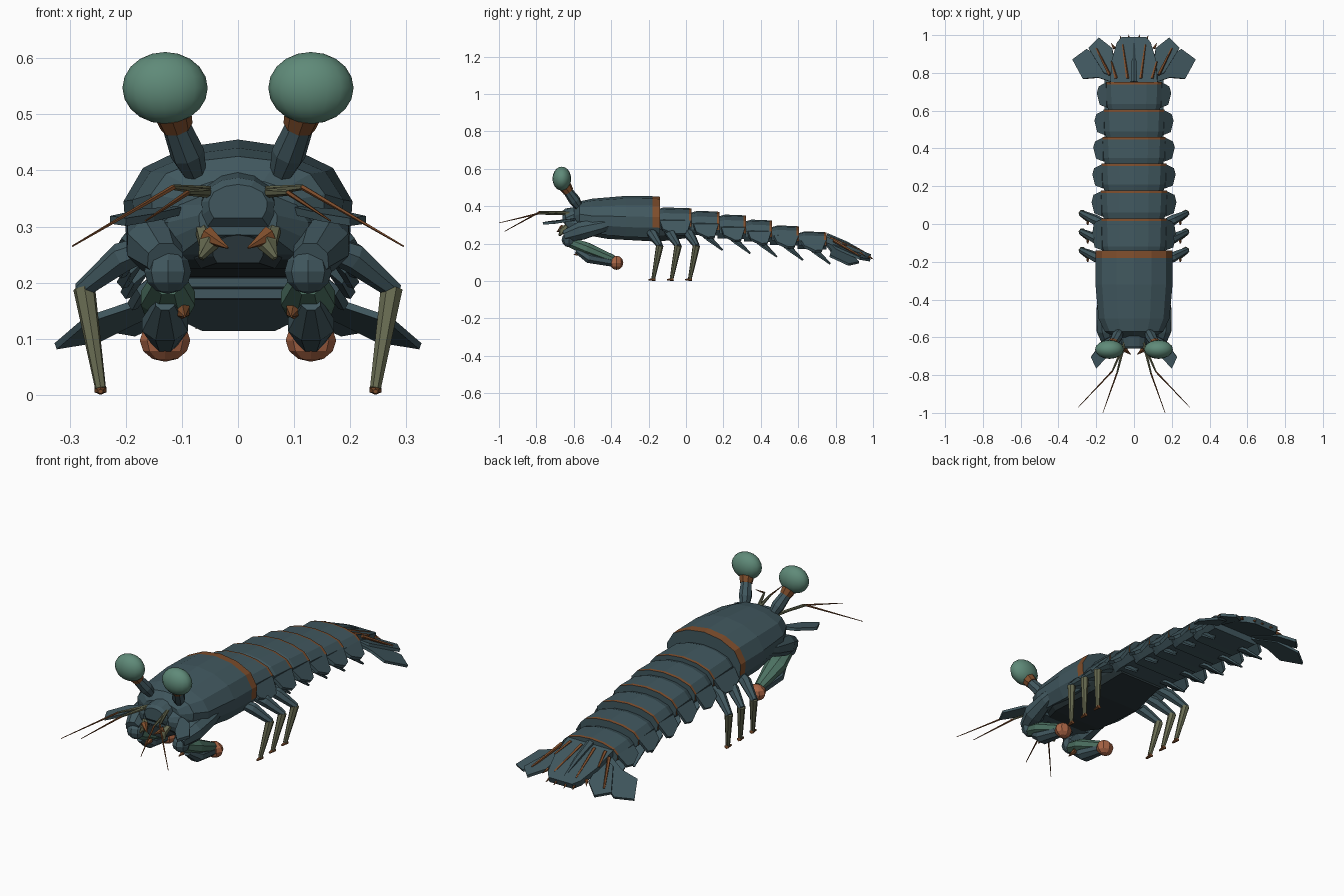
import bpy, bmesh, math
from mathutils import Vector


def material(name, rgb):
    m = bpy.data.materials.new(name)
    m.diffuse_color = (*rgb, 1)
    return m


BLUE = material("slate blue shell", (0.052, 0.096, 0.113))
DARK = material("dark underside", (0.022, 0.036, 0.041))
BROWN = material("rust trim", (0.21, 0.075, 0.025))
ORANGE = material("coral club", (0.40, 0.13, 0.06))
TEAL = material("teal claw", (0.075, 0.17, 0.125))
EYE = material("sea green eye", (0.115, 0.255, 0.19))
OLIVE = material("olive limb", (0.14, 0.15, 0.085))


def finish(bm, name, *mats):
    bmesh.ops.recalc_face_normals(bm, faces=bm.faces)
    me = bpy.data.meshes.new(name)
    bm.to_mesh(me)
    bm.free()
    ob = bpy.data.objects.new(name, me)
    bpy.context.collection.objects.link(ob)
    for m in mats:
        me.materials.append(m)
    return ob


def loft(name, rings, mats, band=None, band_z=0):
    """Skin closed rings; the strip with index band takes the second material above band_z."""
    bm = bmesh.new()
    rows = [[bm.verts.new(p) for p in r] for r in rings]
    n = len(rows[0])
    for i in range(len(rows) - 1):
        for j in range(n):
            k = (j + 1) % n
            f = bm.faces.new((rows[i][j], rows[i][k], rows[i + 1][k], rows[i + 1][j]))
            if band == i and f.calc_center_median().z > band_z:
                f.material_index = 1
    bm.faces.new(rows[0])
    bm.faces.new(rows[-1])
    return finish(bm, name, *mats)


ARCH = [(0, 1), (0.45, 0.94), (0.83, 0.77), (1, 0.5), (0.98, 0.24), (0.83, 0)]


def arch(y, w, top, bottom):
    half = [(w * u, y, bottom + (top - bottom) * v) for u, v in ARCH]
    return half + [(-x, b, z) for x, b, z in reversed(half[1:])]


def tube(name, pts, radii, mat, sides=8):
    """Tapered limb; each radius is a number or a (sideways, upright) pair."""
    pts = [Vector(p) for p in pts]
    rings = []
    for i, (p, r) in enumerate(zip(pts, radii)):
        d = pts[min(i + 1, len(pts) - 1)] - pts[max(i - 1, 0)]
        q = d.to_track_quat('Z', 'Y')
        a, b = r if isinstance(r, tuple) else (r, r)
        rings.append([p + q @ Vector((a * math.cos(t), b * math.sin(t), 0))
                      for t in (math.tau * (k + 0.5) / sides for k in range(sides))])
    return loft(name, rings, [mat])


def ball(name, loc, radius, mat, u=10, v=7, smooth=False):
    bm = bmesh.new()
    bmesh.ops.create_uvsphere(bm, u_segments=u, v_segments=v, radius=1)
    for vert in bm.verts:
        vert.co = Vector(c * r for c, r in zip(vert.co, radius)) + Vector(loc)
    for f in bm.faces:
        f.smooth = smooth
    return finish(bm, name, mat)


def plate(name, pts, thick, mat):
    """Slab grown from an outline along its own normal."""
    pts = [Vector(p) for p in pts]
    n = (pts[1] - pts[0]).cross(pts[2] - pts[0]).normalized() * thick / 2
    return loft(name, [[p - n for p in pts], [p + n for p in pts]], [mat])


# Carapace with a trimmed rear rim
loft("carapace", [arch(-0.60, 0.10, 0.385, 0.31), arch(-0.57, 0.155, 0.425, 0.29),
                  arch(-0.50, 0.188, 0.44, 0.255), arch(-0.32, 0.204, 0.455, 0.235),
                  arch(-0.18, 0.203, 0.453, 0.232), arch(-0.14, 0.203, 0.45, 0.232)],
     [BLUE, BROWN], 4, 0.31)
loft("thorax_underside", [arch(-0.56, 0.10, 0.34, 0.25), arch(-0.42, 0.165, 0.34, 0.225),
                          arch(-0.15, 0.17, 0.34, 0.21), arch(0.05, 0.14, 0.34, 0.235)], [DARK])

# Head, beak block and mouth
loft("head", [arch(-0.645, 0.07, 0.355, 0.285), arch(-0.60, 0.125, 0.365, 0.25),
              arch(-0.50, 0.16, 0.37, 0.24)], [BLUE])
loft("rostrum", [arch(-0.66, 0.052, 0.375, 0.315), arch(-0.645, 0.065, 0.387, 0.30),
                 arch(-0.57, 0.065, 0.40, 0.30)], [BLUE])
loft("mouth", [arch(-0.652, 0.045, 0.285, 0.235), arch(-0.55, 0.08, 0.30, 0.225)], [DARK])

# Abdomen segments: front y, rear y, half width, top z, bottom z
SEGMENTS = [(-0.15, 0.03, 0.172, 0.393, 0.262), (0.03, 0.178, 0.174, 0.375, 0.245),
            (0.178, 0.32, 0.170, 0.355, 0.228), (0.32, 0.46, 0.166, 0.328, 0.21),
            (0.46, 0.605, 0.160, 0.297, 0.192), (0.605, 0.752, 0.148, 0.265, 0.172)]
for i, (y0, y1, w, t, b) in enumerate(SEGMENTS):
    loft(f"abdomen_segment_{i}",
         [arch(y0 - 0.01, w * 0.91, t - 0.012, b), arch(y0 + 0.03, w * 0.97, t, b),
          arch(y1 - 0.013, w, t - 0.004, b - 0.003), arch(y1, w * 1.01, t - 0.006, b - 0.003)],
         [BLUE, BROWN], 2, b + 0.02)
    for s, side in ((1, "right"), (-1, "left")):
        # Hanging side flap
        zt = b + (t - b) * 0.42
        plate(f"side_flap_{i}_{side}",
              [(s * w * 0.95, y0 + 0.01, zt), (s * (w + 0.03), y0 + 0.025, b + 0.012),
               (s * (w + 0.045), y0 + 0.085, b - 0.015), (s * (w + 0.035), y1 - 0.025, b - 0.012),
               (s * w * 0.97, y1 - 0.005, zt)], 0.016, BLUE)
        # Swimming paddle
        if i:
            tube(f"swimmeret_{i}_{side}",
                 [(s * 0.10, y0 + 0.055, b + 0.01), (s * 0.125, y0 + 0.10, b - 0.025),
                  (s * 0.15, y0 + 0.165, b - 0.08)], [0.014, (0.04, 0.011), 0.005], BLUE, 6)


# Tail fan slopes down to the rear and to the sides
def fan(x, y, lift=0.0):
    return (x, y, 0.222 - (y - 0.75) * 0.40 - max(0, abs(x) - 0.12) * 0.38 + lift)


half = [(0.125, 0.74), (0.118, 0.86), (0.09, 0.955), (0.065, 0.985)]
plate("telson", [fan(x, y) for x, y in half + [(-x, y) for x, y in reversed(half)]], 0.03, BLUE)
tube("telson_ridge", [fan(0, 0.75, 0.015), fan(0, 0.86, 0.018), fan(0, 0.97, 0.01)],
     [0.02, 0.014, 0.004], BLUE, 6)

for s, side in ((1, "right"), (-1, "left")):
    # Tail lobes, ridges and spines
    outer = [(0.10, 0.745), (0.19, 0.775), (0.27, 0.768), (0.325, 0.87), (0.25, 0.925), (0.16, 0.88)]
    inner = [(0.09, 0.77), (0.16, 0.80), (0.24, 0.93), (0.185, 0.985), (0.115, 0.93)]
    plate(f"outer_tail_lobe_{side}", [(s * x, y, 0.20 - (x - 0.1) * 0.36 - (y - 0.75) * 0.27)
                                      for x, y in outer], 0.012, BLUE)
    plate(f"inner_tail_lobe_{side}", [(s * x, y, 0.205 - (x - 0.1) * 0.17 - (y - 0.75) * 0.34)
                                      for x, y in inner], 0.014, BLUE)
    for k, (xa, ya, xb, yb) in enumerate(((0.035, 0.77, 0.06, 0.95), (0.095, 0.77, 0.12, 0.86),
                                          (0.13, 0.79, 0.20, 0.93))):
        tube(f"tail_ridge_{k}_{side}", [fan(s * xa, ya, 0.014), fan(s * xb, yb, 0.014)],
             [0.009, 0.005], BROWN, 5)
    for k, (x, y) in enumerate(((0.025, 0.975), (0.065, 0.97), (0.105, 0.93))):
        tube(f"tail_spine_{k}_{side}", [fan(s * x, y), fan(s * x * 1.15, y + 0.027, -0.005)],
             [0.009, 0.001], BROWN, 5)

    # Eye on its stalk
    tube(f"eye_stalk_{side}", [(s * 0.073, -0.565, 0.385), (s * 0.09, -0.595, 0.43),
                               (s * 0.112, -0.635, 0.485)], [0.018, 0.031, 0.025], BLUE)
    tube(f"eye_collar_{side}", [(s * 0.109, -0.628, 0.478), (s * 0.117, -0.645, 0.503)],
         [0.029, 0.034], BROWN)
    ball(f"eye_{side}", (s * 0.13, -0.664, 0.547), (0.076, 0.05, 0.064), EYE, 16, 10, True)

    # Antennae, antenna scale and mouth feelers
    for k, pts in enumerate((((0.04, -0.61, 0.362), (0.115, -0.78, 0.37), (0.295, -0.97, 0.265)),
                             ((0.045, -0.61, 0.36), (0.09, -0.79, 0.36), (0.165, -1.0, 0.31)))):
        a, b, c = [(s * x, y, z) for x, y, z in pts]
        tube(f"antenna_base_{k}_{side}", [a, b], [0.010, 0.005], OLIVE, 6)
        tube(f"antenna_whip_{k}_{side}", [b, c], [0.005, 0.0015], BROWN, 5)
    plate(f"antenna_scale_{side}",
          [(s * x, y, z) for x, y, z in ((0.09, -0.58, 0.33), (0.17, -0.62, 0.325),
                                         (0.228, -0.705, 0.312), (0.20, -0.765, 0.308),
                                         (0.15, -0.71, 0.316))], 0.014, BLUE)
    tube(f"mouth_feeler_{side}", [(s * 0.068, -0.62, 0.305), (s * 0.052, -0.665, 0.268),
                                  (s * 0.066, -0.675, 0.243)], [0.012, 0.019, 0.006], OLIVE, 6)
    tube(f"mouth_fang_{side}", [(s * 0.055, -0.66, 0.285), (s * 0.018, -0.69, 0.262)],
         [0.017, 0.002], BROWN, 6)

    # Folded striking claw
    tube(f"claw_upper_arm_{side}", [(s * 0.165, -0.34, 0.325), (s * 0.165, -0.45, 0.295),
                                    (s * 0.15, -0.56, 0.268), (s * 0.13, -0.645, 0.24)],
         [0.012, (0.036, 0.04), (0.052, 0.052), 0.034], BLUE)
    ball(f"claw_elbow_{side}", (s * 0.125, -0.625, 0.22), (0.042, 0.04, 0.04), BLUE, 8, 6)
    tube(f"claw_forearm_{side}", [(s * 0.125, -0.615, 0.205), (s * 0.125, -0.53, 0.172),
                                  (s * 0.13, -0.39, 0.115)], [0.03, (0.052, 0.036), 0.025], TEAL)
    tube(f"claw_finger_{side}", [(s * 0.13, -0.585, 0.165), (s * 0.13, -0.52, 0.125),
                                 (s * 0.13, -0.39, 0.10)], [0.018, (0.044, 0.032), 0.026], BLUE)
    ball(f"claw_club_{side}", (s * 0.13, -0.372, 0.097), (0.045, 0.037, 0.038), ORANGE, 8, 6)
    tube(f"claw_spike_{side}", [(s * 0.10, -0.55, 0.15), (s * 0.095, -0.60, 0.14)],
         [0.016, 0.002], BROWN, 6)

    # Three walking legs per side
    for k in range(3):
        y = -0.15 + 0.098 * k
        tube(f"leg_thigh_{k}_{side}", [(s * 0.13, y - 0.055, 0.275), (s * 0.205, y - 0.025, 0.245),
                                       (s * 0.28, y + 0.012, 0.185)], [0.018, 0.028, 0.016], BLUE, 7)
        tube(f"leg_shin_{k}_{side}", [(s * 0.274, y + 0.01, 0.19), (s * 0.245, y - 0.025, 0.012)],
             [0.02, 0.010], OLIVE, 7)
        tube(f"leg_foot_{k}_{side}", [(s * 0.245, y - 0.014, 0.009), (s * 0.245, y - 0.05, 0.006)],
             [(0.012, 0.009), (0.005, 0.004)], BROWN, 6)
